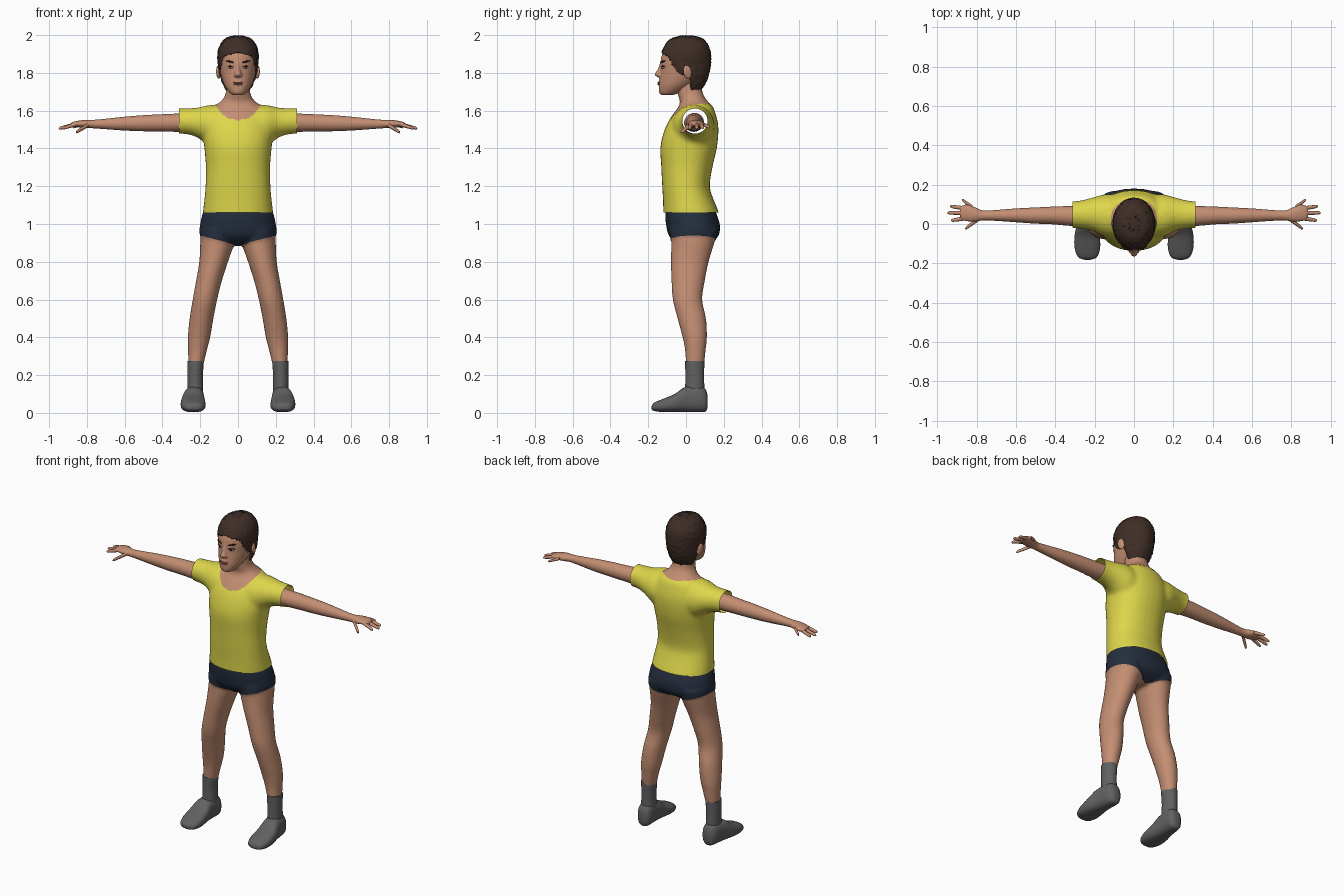
import bpy, bmesh, math, random
from mathutils import Vector, Matrix

if "Cube" in bpy.data.objects:
    bpy.data.objects.remove(bpy.data.objects["Cube"])
random.seed(4)


def material(name, *rgb):
    m = bpy.data.materials.new(name)
    m.use_nodes = True
    m.diffuse_color = (*rgb, 1)
    m.node_tree.nodes["Principled BSDF"].inputs["Base Color"].default_value = (*rgb, 1)
    return m


skin = material("skin", .55, .27, .17)
yellow = material("yellow cloth", .73, .67, .07)
navy = material("navy cloth", .018, .028, .048)
grey = material("grey shoe", .12, .12, .12)
brown = material("brown hair", .05, .027, .02)
dark = material("dark lash", .02, .012, .01)
lip = material("lip", .36, .14, .1)
eye_white = material("eye white", .5, .45, .42)


def spline(rows, steps):
    """Smooth interpolation through the section rows."""
    out = []
    for i in range(len(rows) - 1):
        p = [rows[max(i - 1, 0)], rows[i], rows[i + 1], rows[min(i + 2, len(rows) - 1)]]
        for k in range(steps):
            t = k / steps
            out.append([b + .5 * t * (c - a + t * (2*a - 5*b + 4*c - d + t * (3*(b - c) + d - a)))
                        for a, b, c, d in zip(*p)])
    return out + [list(rows[-1])]


def loft(bm, rows, axis="z", side=1, segs=32, steps=4, power=2):
    """Closed loft; a row is position, then low and high bounds across both other axes."""
    rings = []
    for t, a0, a1, b0, b1 in spline(rows, steps):
        ring = []
        for k in range(segs):
            ang = 2 * math.pi * k / segs
            c, s = math.cos(ang), math.sin(ang)
            a = (a0 + a1) / 2 + (a1 - a0) / 2 * math.copysign(abs(c) ** (2 / power), c)
            b = (b0 + b1) / 2 + (b1 - b0) / 2 * math.copysign(abs(s) ** (2 / power), s)
            x, y, z = {"x": (t, a, b), "y": (a, t, b), "z": (a, b, t)}[axis]
            ring.append(bm.verts.new((x * side, y, z)))
        rings.append(ring)
    for r, q in zip(rings, rings[1:]):
        for k in range(segs):
            n = (k + 1) % segs
            bm.faces.new((r[k], r[n], q[n], q[k]))
    bm.faces.new(rings[0])
    bm.faces.new(rings[-1])


def wide(rows):
    """Rows of height, half width, front and back, symmetric about the middle."""
    return [(z, -w, w, f, b) for z, w, f, b in rows]


def finish(bm, name, *mats, voxel=0, smooth=6):
    bmesh.ops.recalc_face_normals(bm, faces=bm.faces)
    me = bpy.data.meshes.new(name)
    bm.to_mesh(me)
    bm.free()
    ob = bpy.data.objects.new(name, me)
    bpy.context.collection.objects.link(ob)
    if voxel:
        bpy.context.view_layer.objects.active = ob
        m = ob.modifiers.new("blend", "REMESH")
        m.mode, m.voxel_size = "VOXEL", voxel
        m = ob.modifiers.new("soften", "SMOOTH")
        m.iterations = smooth
        for n in ("blend", "soften"):
            bpy.ops.object.modifier_apply(modifier=n)
    ob.data.materials.clear()
    for m in mats:
        ob.data.materials.append(m)
    return ob


def paint(ob, rule, snap, cuts=()):
    """Cut open ends, colour faces by a rule and snap the colour border to a clean line."""
    bm = bmesh.new()
    bm.from_mesh(ob.data)
    for co, no in cuts:
        bmesh.ops.bisect_plane(bm, geom=bm.verts[:] + bm.edges[:] + bm.faces[:],
                               plane_co=co, plane_no=no, clear_outer=True)
    for f in bm.faces:
        f.material_index = int(rule(f.calc_center_median()))
    for v in bm.verts:
        if len({f.material_index for f in v.link_faces}) > 1:
            snap(v.co)
    bm.to_mesh(ob.data)
    bm.free()


def blob(name, mat, loc, size, rot=(0, 0, 0)):
    bm = bmesh.new()
    bmesh.ops.create_uvsphere(bm, u_segments=20, v_segments=12, radius=1)
    bm.transform(Matrix.Diagonal((*size, 1)))
    ob = finish(bm, name, mat)
    ob.location, ob.rotation_euler = loc, rot


# Shirt and neck: one blended skin, coloured inside the neckline
bm = bmesh.new()
loft(bm, wide([(1.0, .188, -.118, .185), (1.06, .186, -.12, .174), (1.13, .178, -.122, .146),
               (1.2, .172, -.126, .126), (1.3, .17, -.131, .14), (1.4, .178, -.136, .163),
               (1.47, .185, -.123, .171), (1.53, .18, -.1, .17), (1.58, .16, -.07, .158),
               (1.62, .13, -.04, .143), (1.65, .09, -.032, .115), (1.69, .066, -.045, .09),
               (1.76, .06, -.05, .08)]), power=2.2)
for s in (1, -1):
    loft(bm, [(.08, -.08, .15, 1.38, 1.63), (.15, -.065, .15, 1.41, 1.63),
              (.21, -.035, .135, 1.455, 1.617), (.26, -.025, .122, 1.473, 1.613),
              (.31, -.02, .115, 1.478, 1.612), (.36, -.02, .115, 1.478, 1.612)], "x", s)
shirt = finish(bm, "shirt_and_neck", yellow, skin, voxel=.01, smooth=8)
NECK_Y, NECK_A, NECK_B = .022, .118, .11


def neck_radius(c):
    return math.hypot(c.x / NECK_A, (c.y - NECK_Y) / NECK_B)


def snap_neck(c):
    r = neck_radius(c)
    c.x, c.y = c.x / r, NECK_Y + (c.y - NECK_Y) / r


paint(shirt, lambda c: c.z > 1.5 and neck_radius(c) < 1, snap_neck,
      [((s * .312, 0, 0), (s, 0, 0)) for s in (1, -1)] + [((0, 0, 1.06), (0, 0, -1))])

# Shorts and legs: blended together, split along the leg openings
bm = bmesh.new()
loft(bm, wide([(1.08, .175, -.105, .15), (1.04, .188, -.106, .162), (1.0, .196, -.102, .175),
               (.95, .2, -.092, .173), (.92, .17, -.07, .15), (.885, .06, -.02, .09)]), power=2.2)
for s in (1, -1):
    loft(bm, [(.97, .02, .195, -.08, .165), (.9, .02, .2, -.078, .15), (.8, .053, .205, -.08, .12),
              (.7, .085, .222, -.077, .1), (.6, .11, .24, -.07, .086), (.5, .13, .256, -.045, .106),
              (.4, .147, .266, -.018, .111), (.33, .165, .265, -.005, .104),
              (.25, .184, .262, 0, .095)], "z", s)
legs = finish(bm, "shorts_and_legs", skin, navy, voxel=.009, smooth=5)


def hem(c):
    return .888 + .26 * abs(c.x)


def snap_hem(c):
    c.z = hem(c)


paint(legs, lambda c: c.z > hem(c), snap_hem)
bm = bmesh.new()
bm.from_mesh(legs.data)
bm.normal_update()
for v in bm.verts:
    if any(f.material_index for f in v.link_faces):
        v.co += v.normal * .004
bm.to_mesh(legs.data)
bm.free()

# Fingers as root x, root y, tip x, tip y, tip z, radius
FINGERS = {"little": (.82, .085, .875, .124, 1.512, .009), "ring": (.85, .078, .935, .09, 1.508, .01),
           "middle": (.85, .055, .949, .057, 1.506, .01), "index": (.85, .03, .93, .018, 1.506, .01),
           "thumb": (.785, .03, .858, -.024, 1.485, .011)}
for s, label in ((1, "left"), (-1, "right")):
    # Arm and hand
    bm = bmesh.new()
    loft(bm, [(.24, -.005, .095, 1.49, 1.588), (.31, -.01, .092, 1.488, 1.585), (.42, -.001, .088, 1.49, 1.58),
              (.5, .002, .084, 1.491, 1.576), (.6, .009, .079, 1.495, 1.568), (.7, .016, .071, 1.502, 1.557),
              (.77, .018, .069, 1.507, 1.551), (.81, .012, .086, 1.508, 1.551), (.85, .015, .098, 1.513, 1.546),
              (.875, .022, .092, 1.516, 1.54), (.885, .04, .08, 1.522, 1.534)], "x", s)
    for rx, ry, tx, ty, tz, r in FINGERS.values():
        rows = []
        for t, k in ((0, 1.1), (.5, 1), (.85, .85), (.96, .6), (1, .15)):
            p = Vector((rx, ry, 1.53)).lerp(Vector((tx, ty, tz)), t)
            rows.append((p.x, p.y - r * k, p.y + r * k, p.z - r * k, p.z + r * k))
        loft(bm, rows, "x", s, segs=12)
    finish(bm, label + "_arm", skin)

    # Sock and shoe
    bm = bmesh.new()
    loft(bm, [(.1, .184, .268, -.006, .098), (.19, .186, .267, -.003, .096),
              (.255, .182, .268, -.005, .097), (.275, .182, .268, -.005, .097)], "z", s)
    finish(bm, label + "_sock", grey)
    bm = bmesh.new()
    loft(bm, [(-.182, .222, .25, .02, .036), (-.168, .188, .284, .01, .054), (-.12, .172, .302, .004, .075),
              (-.06, .174, .302, .004, .1), (-.015, .178, .293, .004, .132), (.03, .18, .284, .004, .142),
              (.08, .181, .275, .004, .14), (.105, .19, .263, .008, .122), (.115, .208, .246, .03, .09)],
         "y", s, power=2.5)
    finish(bm, label + "_shoe", grey)

    # Ear, eye, lash and brow
    blob(label + "_ear", skin, (s * .103, .008, 1.805), (.011, .023, .036), (.2, 0, s * .3))
    turn = s * .5
    blob(label + "_eye", eye_white, (s * .04, -.1215, 1.828), (.016, .006, .006), (0, 0, turn))
    blob(label + "_iris", dark, (s * .04, -.1255, 1.829), (.006, .004, .006), (0, 0, turn))
    blob(label + "_lash", dark, (s * .041, -.1225, 1.835), (.02, .006, .003), (0, 0, turn))
    blob(label + "_brow", dark, (s * .044, -.1225, 1.86), (.025, .006, .0045), (0, -s * .2, turn))

# Head with nose
bm = bmesh.new()
loft(bm, wide([(1.683, .028, -.13, -.07), (1.695, .045, -.142, -.03), (1.73, .07, -.144, .03),
               (1.77, .086, -.14, .08), (1.81, .095, -.135, .1), (1.85, .1, -.135, .115),
               (1.89, .1, -.129, .12), (1.93, .092, -.108, .11), (1.96, .073, -.082, .09),
               (1.985, .04, -.045, .05)]))
loft(bm, wide([(1.86, .01, -.137, -.1), (1.825, .012, -.147, -.1), (1.8, .018, -.163, -.1),
               (1.79, .023, -.166, -.1), (1.78, .02, -.155, -.1), (1.772, .012, -.138, -.1)]))
loft(bm, wide([(1.77, .014, -.139, -.1), (1.745, .03, -.149, -.1), (1.725, .022, -.14, -.1)]))
finish(bm, "head", skin, voxel=.005, smooth=4)
blob("upper_lip", lip, (0, -.141, 1.748), (.027, .011, .005))
blob("lower_lip", lip, (0, -.141, 1.739), (.022, .01, .005))

# Short hair: a rough shell trimmed to the hairline
bm = bmesh.new()
loft(bm, wide([(1.695, .055, -.03, .07), (1.74, .08, -.06, .1), (1.79, .097, -.1, .12),
               (1.84, .105, -.13, .13), (1.89, .108, -.134, .132), (1.93, .102, -.12, .125),
               (1.965, .084, -.097, .105), (1.985, .06, -.07, .08), (1.997, .02, -.02, .03)]), segs=72, steps=6)
bmesh.ops.recalc_face_normals(bm, faces=bm.faces)


def is_hair(c):
    edge = -.045 - (c.z - 1.79) * .5 if c.z > 1.79 else .025
    return c.z > 1.912 - .3 * abs(c.x) or c.y > edge


bmesh.ops.delete(bm, geom=[f for f in bm.faces if not is_hair(f.calc_center_median())], context="FACES")
bm.normal_update()
for v in bm.verts:
    v.co += v.normal * random.uniform(-.002, .003)
hair = finish(bm, "hair", brown)
shell = hair.modifiers.new("thickness", "SOLIDIFY")
shell.thickness, shell.offset = .014, -1

# Smooth shading with crisp edges
bpy.ops.object.select_all(action="DESELECT")
for ob in bpy.context.scene.objects:
    if ob.type == "MESH":
        ob.select_set(True)
        bpy.context.view_layer.objects.active = ob
bpy.ops.object.shade_smooth_by_angle(angle=math.radians(50))
